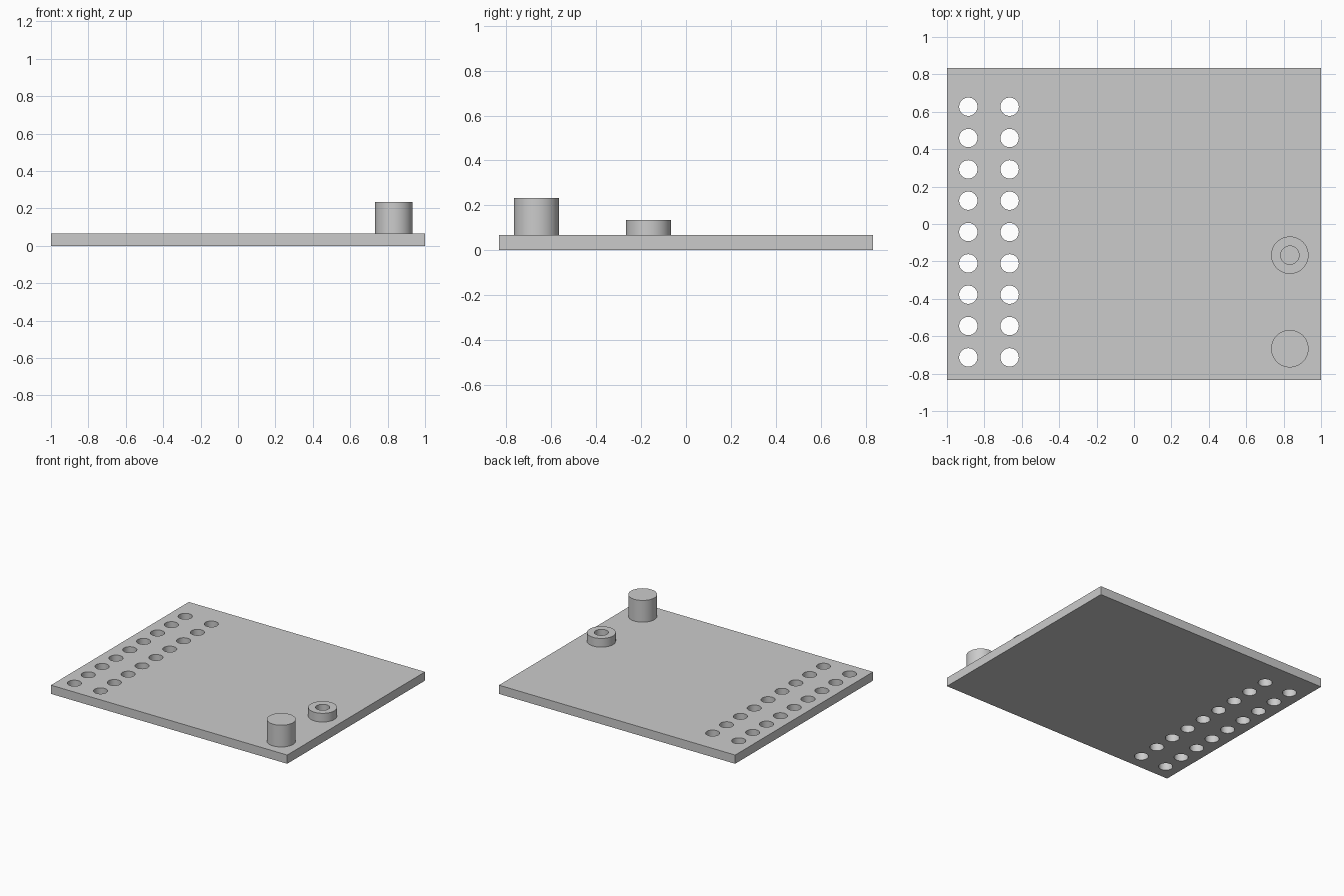
import bpy, bmesh, math
from mathutils import Matrix

if "Cube" in bpy.data.objects:
    bpy.data.objects.remove(bpy.data.objects["Cube"])

WIDTH, DEPTH, THICK = 2.0, 1.6667, 0.0667
HOLE_R, BOSS_R, BOSS_X = 0.049, 0.1, 0.8333
SEGS = 48

grey = bpy.data.materials.new("plain grey")
grey.diffuse_color = (0.6, 0.6, 0.6, 1)
grey.use_nodes = True
grey.node_tree.nodes["Principled BSDF"].inputs["Base Color"].default_value = grey.diffuse_color


def make_object(name, bm):
    mesh = bpy.data.meshes.new(name)
    bmesh.ops.recalc_face_normals(bm, faces=bm.faces)
    bm.to_mesh(mesh)
    bm.free()
    mesh.materials.append(grey)
    obj = bpy.data.objects.new(name, mesh)
    bpy.context.collection.objects.link(obj)
    return obj


def activate(obj):
    bpy.ops.object.select_all(action='DESELECT')
    obj.select_set(True)
    bpy.context.view_layer.objects.active = obj


def smooth(obj):
    activate(obj)
    bpy.ops.object.shade_smooth_by_angle(angle=math.radians(30))


def cylinder(bm, x, y, z0, z1, r):
    bmesh.ops.create_cone(bm, cap_ends=True, segments=SEGS, radius1=r, radius2=r,
                          depth=z1 - z0,
                          matrix=Matrix.Translation((x, y, (z0 + z1) / 2)))


def cut(obj, cutter):
    mod = obj.modifiers.new("holes", 'BOOLEAN')
    mod.operation, mod.solver, mod.object = 'DIFFERENCE', 'EXACT', cutter
    activate(obj)
    bpy.ops.object.modifier_apply(modifier=mod.name)
    bpy.data.objects.remove(cutter)


# Base plate
bm = bmesh.new()
bmesh.ops.create_cube(bm, size=1, matrix=Matrix.Translation((0, 0, THICK / 2))
                      @ Matrix.Diagonal((WIDTH, DEPTH, THICK, 1)))
plate = make_object("base_plate", bm)

# Two rows of nine through holes
bm = bmesh.new()
for x in (-0.886, -0.665):
    for i in range(-4, 5):
        cylinder(bm, x, -0.043 + i * 0.1675, -0.1, 0.2, HOLE_R)
cutter = make_object("hole_cutter", bm)
cutter.hide_render = True
cut(plate, cutter)
smooth(plate)

# Tall solid post
bm = bmesh.new()
cylinder(bm, BOSS_X, -0.6667, THICK, 0.2333, BOSS_R)
smooth(make_object("tall_post", bm))

# Short hollow boss: outer wall, top rim and bore, open onto the plate
bm = bmesh.new()
profile = [(BOSS_R, THICK), (BOSS_R, 0.1333), (HOLE_R, 0.1333), (HOLE_R, THICK)]
rings = [[bm.verts.new((BOSS_X + r * math.cos(2 * math.pi * i / SEGS),
                        -0.1667 + r * math.sin(2 * math.pi * i / SEGS), z))
          for i in range(SEGS)] for r, z in profile]
for a, b in zip(rings, rings[1:]):
    for i in range(SEGS):
        j = (i + 1) % SEGS
        bm.faces.new((a[i], a[j], b[j], b[i]))
smooth(make_object("short_boss", bm))
